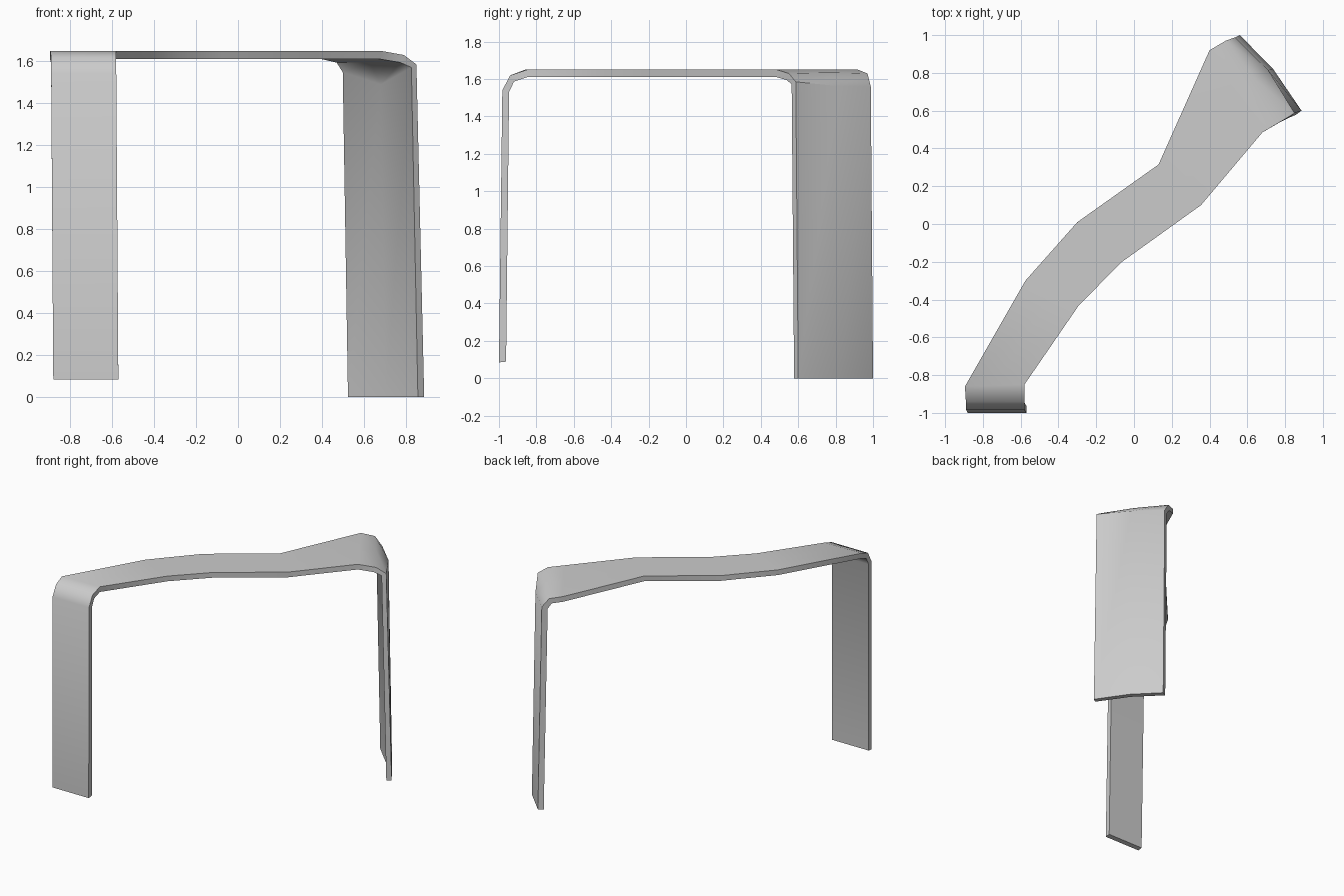
import bpy, bmesh, math
from mathutils import Vector as V

if "Cube" in bpy.data.objects:
    bpy.data.objects.remove(bpy.data.objects["Cube"])

rows = []  # each row: outer left/mid/right points, then inner left/mid/right points

def row(left, right, off, bulge=(0, 0, 0), inner_drop=0, off_right=None):
    l, r = V(left), V(right)
    ol, orr = V(off), V(off_right or off)
    m = (l + r) / 2 + V(bulge)
    rows.append([l, m, r, l + ol, m + (ol + orr) / 2 - V((0, 0, inner_drop)), r + orr])

# front leg and its bend: x shift, outer y/z, inner offset
for dx, y, z, oy, oz in [(0.01, -1.0, 0.085, 0.038, 0.004),
                         (0, -0.982, 1.54, 0.036, -0.01),
                         (0, -0.94, 1.62, 0.02, -0.034)]:
    row((-0.89 + dx, y, z), (-0.58 + dx, y, z), (0, oy, oz))

# wavy top plate: left x/y, right x/y
for lx, ly, rx, ry in [(-0.895, -0.86, -0.58, -0.85), (-0.575, -0.30, -0.295, -0.435),
                       (-0.30, 0.01, -0.07, -0.205), (0.13, 0.315, 0.355, 0.10),
                       (0.40, 0.92, 0.68, 0.485)]:
    row((lx, ly, 1.65), (rx, ry, 1.65), (0, 0, -0.04))

# rear bend and the slightly bowed rear leg
row((0.485, 0.97, 1.63), (0.79, 0.55, 1.63), (-0.015, -0.01, -0.036), (0.005, 0.005, 0.005), 0.005)
row((0.535, 0.988, 1.56), (0.85, 0.587, 1.585), (-0.036, -0.02, -0.012),
    (0.018, 0.027, -0.01), 0.06, (-0.024, -0.022, -0.014))
row((0.56, 1.0, 0), (0.887, 0.6, 0), (-0.036, -0.02, 0),
    (0.012, 0.022, 0), 0, (-0.03, -0.022, 0))

# skin the rows into one closed strip
bm = bmesh.new()
loops = [[bm.verts.new(p) for p in r] for r in rows]
ring = [0, 1, 2, 5, 4, 3]
for a, b in zip(loops, loops[1:]):
    for i in range(6):
        j, k = ring[i], ring[(i + 1) % 6]
        bm.faces.new((a[j], a[k], b[k], b[j]))
for e in (loops[0], loops[-1]):
    bm.faces.new((e[0], e[1], e[4], e[3]))
    bm.faces.new((e[1], e[2], e[5], e[4]))
bmesh.ops.recalc_face_normals(bm, faces=bm.faces)
mesh = bpy.data.meshes.new("bent_strip")
bm.to_mesh(mesh)
bm.free()
strip = bpy.data.objects.new("bent_strip", mesh)
bpy.context.collection.objects.link(strip)
bpy.context.view_layer.objects.active = strip
strip.select_set(True)
bpy.ops.object.shade_smooth_by_angle(angle=math.radians(45))
